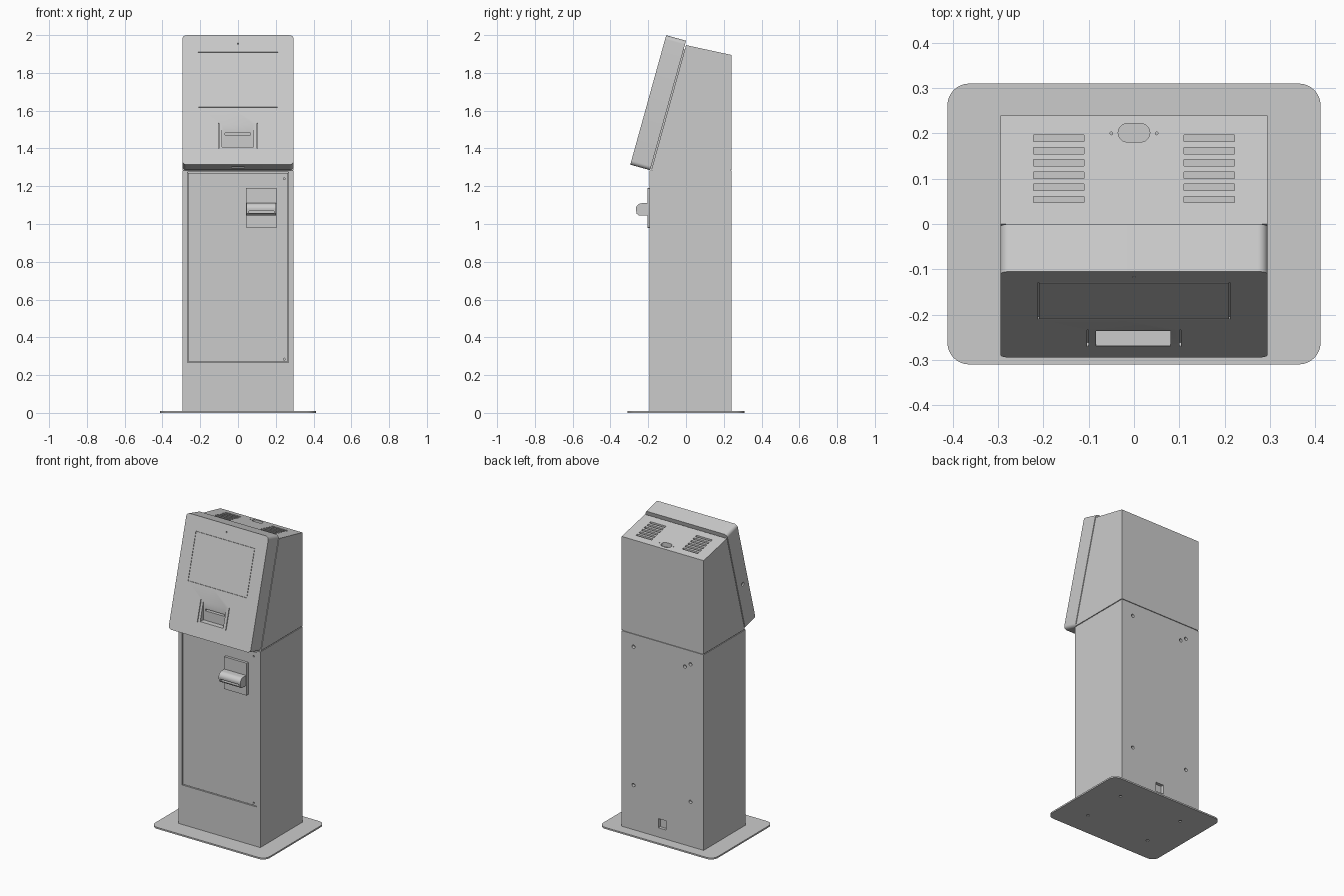
import bpy, bmesh, math
from mathutils import Matrix

if "Cube" in bpy.data.objects:
    bpy.data.objects.remove(bpy.data.objects["Cube"])

TILT = math.atan2(0.19, 0.685)
LEAN = Matrix.Translation((0, -0.19, 1.285)) @ Matrix.Rotation(-TILT, 4, 'X')
FLAT = Matrix.Identity(4)


def rect(a0, a1, b0, b1, r=0.0, n=6):
    """Rectangle outline, with rounded corners when r > 0."""
    if r <= 0:
        return [(a0, b0), (a1, b0), (a1, b1), (a0, b1)]
    corners = [(a1 - r, b1 - r), (a0 + r, b1 - r), (a0 + r, b0 + r), (a1 - r, b0 + r)]
    return [(c[0] + r * math.cos(math.pi / 2 * (q + i / n)),
             c[1] + r * math.sin(math.pi / 2 * (q + i / n)))
            for q, c in enumerate(corners) for i in range(n + 1)]


def disc(a, b, r):
    return rect(a - r, a + r, b - r, b + r, r, 4)


def solid(name, parts):
    """Object made of prisms: (outline, axis, start, end, matrix)."""
    bm = bmesh.new()
    for pts, axis, d0, d1, mat in parts:
        rings = []
        for d in (d0, d1):
            ring = []
            for a, b in pts:
                co = {'x': (d, a, b), 'y': (a, d, b), 'z': (a, b, d)}[axis]
                ring.append(bm.verts.new(co))
            rings.append(ring)
            bmesh.ops.transform(bm, matrix=mat, verts=ring)
        lo, hi = rings
        bm.faces.new(lo)
        bm.faces.new(hi)
        for i in range(len(pts)):
            j = (i + 1) % len(pts)
            bm.faces.new((lo[i], lo[j], hi[j], hi[i]))
    bmesh.ops.remove_doubles(bm, verts=bm.verts, dist=1e-5)
    bmesh.ops.recalc_face_normals(bm, faces=bm.faces)
    me = bpy.data.meshes.new(name)
    bm.to_mesh(me)
    bm.free()
    ob = bpy.data.objects.new(name, me)
    bpy.context.collection.objects.link(ob)
    return ob


def cut(ob, parts):
    cutter = solid("cutter", parts)
    cutter.hide_render = True
    mod = ob.modifiers.new("cut", 'BOOLEAN')
    mod.operation, mod.solver, mod.object = 'DIFFERENCE', 'EXACT', cutter
    bpy.context.view_layer.objects.active = ob
    bpy.ops.object.modifier_apply(modifier=mod.name)
    bpy.data.objects.remove(cutter)


# Base plate with anchor holes
base = solid("base_plate", [(rect(-0.412, 0.412, -0.31, 0.31, 0.048, 8), 'z', 0, 0.01, FLAT)])
cut(base, [(disc(sx * 0.23, sy * 0.15, 0.009), 'z', -0.01, 0.006, FLAT)
           for sx in (-1, 1) for sy in (-1, 1)])

# Lower cabinet: door opening, rear fixing holes and cable opening
cabinet = solid("cabinet", [(rect(-0.295, 0.295, -0.192, 0.24), 'z', 0.01, 1.282, FLAT)])
back_holes = [(0.21, 1.2), (0.21, 0.3), (-0.2, 1.195), (-0.2, 0.3), (-0.16, 1.17)]
cut(cabinet, [(rect(-0.268, 0.268, 0.267, 1.274), 'y', -0.3, -0.172, FLAT),
              (rect(-0.025, 0.031, 0.07, 0.13), 'y', 0.22, 0.3, FLAT)]
    + [(disc(x, z, 0.011), 'y', 0.22, 0.3, FLAT) for x, z in back_holes])

# Cabinet door, slightly recessed, with lock holes
door = solid("cabinet_door", [(rect(-0.264, 0.264, 0.271, 1.269), 'y', -0.188, -0.17, FLAT)])
cut(door, [(disc(0.245, z, 0.005), 'y', -0.3, -0.18, FLAT) for z in (1.24, 0.285)])

# Printer plate and rounded outlet hood
solid("printer_plate", [(rect(0.042, 0.206, 0.98, 1.19, 0.003, 2), 'y', -0.205, -0.186, FLAT)])
hood_profile = [(-0.2, 1.045), (-0.25, 1.045), (-0.262, 1.055)]
hood_profile += [(-0.235 - 0.03 * math.cos(t * math.pi / 16), 1.08 + 0.03 * math.sin(t * math.pi / 16))
                 for t in range(9)] + [(-0.2, 1.11)]
hood = solid("printer_hood", [(hood_profile, 'x', 0.046, 0.202, FLAT)])
cut(hood, [(rect(0.058, 0.19, 1.058, 1.07), 'y', -0.3, -0.225, FLAT)])

# Head housing with sloping roof and vents
head_profile = [(-0.183, 1.287), (0.24, 1.287), (0.24, 1.895), (0.0, 1.947)]
head = solid("head_housing", [(head_profile, 'x', -0.295, 0.295, FLAT)])


def roof(y):
    return 1.947 - 0.2167 * y


vents = [(rect(min(s * 0.11, s * 0.222), max(s * 0.11, s * 0.222), y - 0.007, y + 0.007),
          'z', roof(y) - 0.03, 2.1, FLAT)
         for s in (-1, 1) for y in (0.054, 0.081, 0.108, 0.135, 0.162, 0.189)]
vents.append((rect(-0.035, 0.035, 0.181, 0.222, 0.0204), 'z', roof(0.2) - 0.025, 2.1, FLAT))
vents += [(disc(s * 0.05, 0.2, 0.003), 'z', roof(0.2) - 0.01, 2.1, FLAT) for s in (-1, 1)]
cut(head, vents)

# Recessed seams between cabinet, head and front panel
solid("head_seam", [(rect(-0.29, 0.29, -0.18, 0.235), 'z', 1.27, 1.3, FLAT)])
solid("panel_seam", [(rect(-0.285, 0.285, 0.01, 0.665), 'y', -0.01, 0.02, LEAN)])

# Leaning front panel: screen pocket, slits, camera hole, side lock, underside slot, reader recess
T = -0.109
panel = solid("front_panel", [(rect(-0.295, 0.295, 0, 0.711, 0.022, 8), 'y', T, 0, LEAN)])
cut(panel, [(rect(-0.212, 0.212, 0.315, 0.619), 'y', T - 0.1, T + 0.006, LEAN),
            (disc(0, 0.665, 0.004), 'y', T - 0.1, T + 0.01, LEAN),
            (disc(-0.054, 0.3, 0.012), 'x', -0.4, -0.285, LEAN),
            (rect(-0.035, 0.035, -0.06, -0.045), 'z', -0.1, 0.008, LEAN),
            (rect(-0.084, 0.081, 1.408, 1.528), 'y', -0.5, -0.236, FLAT)]
    + [(rect(s * 0.102 - 0.002, s * 0.102 + 0.002, 0.09, 0.228), 'y', T - 0.1, T + 0.01, LEAN)
       for s in (-1, 1)])
cut(panel, [(rect(-0.07, 0.067, 1.47, 1.482), 'y', -0.245, -0.215, FLAT)])

# Flush screen in its pocket
solid("screen", [(rect(-0.21, 0.21, 0.317, 0.617), 'y', T, T + 0.008, LEAN)])

# Smooth rounded corners, keep edges sharp
for ob in bpy.context.collection.objects:
    bpy.ops.object.select_all(action='DESELECT')
    ob.select_set(True)
    bpy.context.view_layer.objects.active = ob
    bpy.ops.object.shade_smooth_by_angle(angle=math.radians(30))
